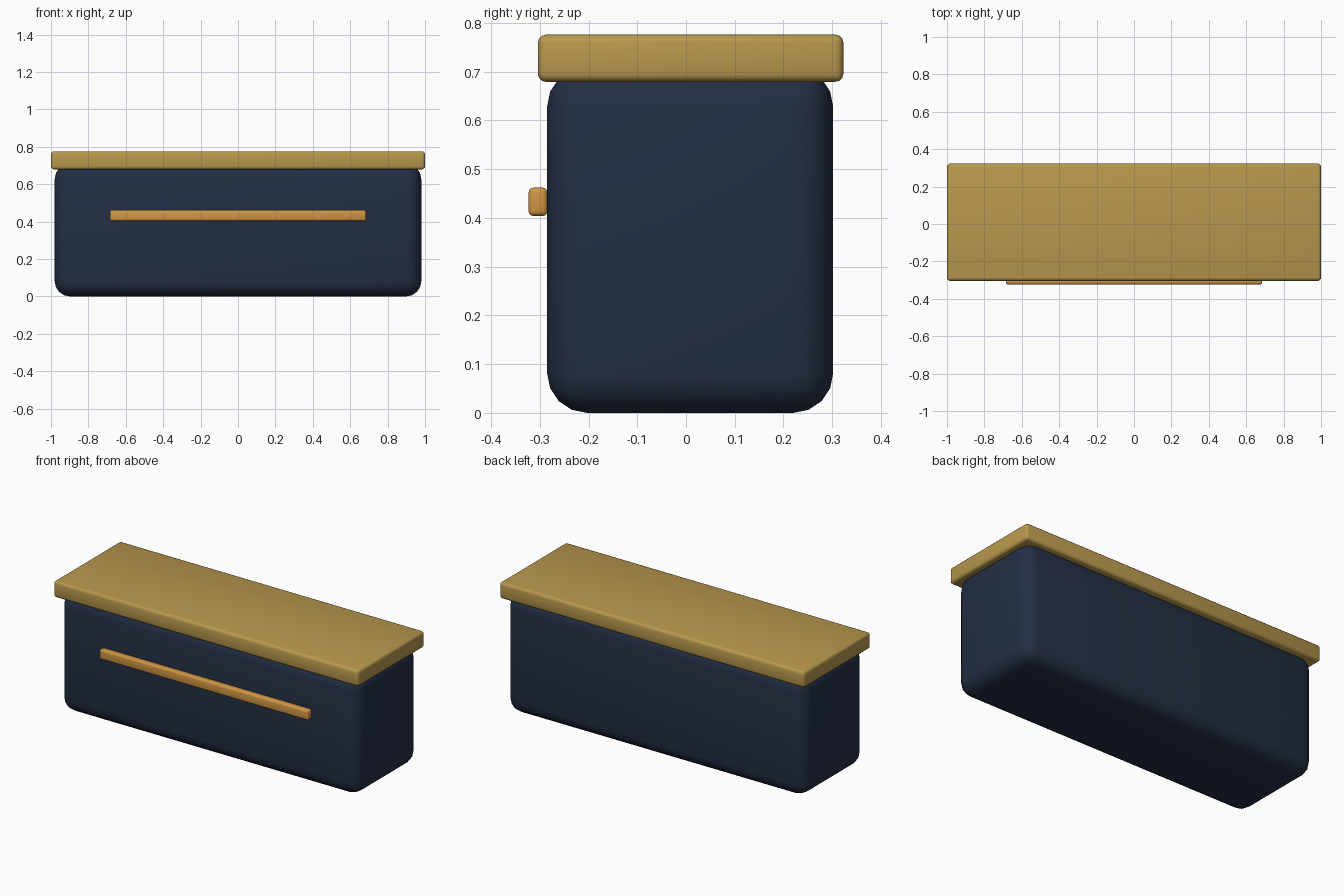
import bpy
from math import radians

cube = bpy.data.objects.get("Cube")
if cube:
    bpy.data.objects.remove(cube, do_unlink=True)


def material(name, rgb):
    mat = bpy.data.materials.new(name)
    mat.use_nodes = True
    color = (*rgb, 1.0)
    mat.diffuse_color = color
    mat.node_tree.nodes["Principled BSDF"].inputs["Base Color"].default_value = color
    return mat


def rounded_box(name, low, high, radius, segments, mat):
    """Box between two corners with rounded edges."""
    center = [(a + b) / 2 for a, b in zip(low, high)]
    size = [b - a for a, b in zip(low, high)]
    bpy.ops.mesh.primitive_cube_add(size=1, location=center)
    obj = bpy.context.object
    obj.name = obj.data.name = name
    obj.scale = size
    bpy.ops.object.transform_apply(location=False, rotation=False, scale=True)
    obj.data.materials.append(mat)
    bevel = obj.modifiers.new("rounded_edges", "BEVEL")
    bevel.width = radius
    bevel.segments = segments
    bpy.ops.object.modifier_apply(modifier=bevel.name)
    bpy.ops.object.shade_smooth_by_angle(angle=radians(40))
    return obj


navy = material("dark_navy", (0.017, 0.028, 0.057))
brass = material("brass", (0.48, 0.315, 0.075))
amber = material("amber", (0.63, 0.305, 0.058))

# Main box body
rounded_box("body", (-0.98, -0.285, 0), (0.98, 0.302, 0.71), 0.082, 4, navy)
# Overhanging lid slab
rounded_box("lid", (-1, -0.304, 0.679), (1, 0.323, 0.776), 0.017, 3, brass)
# Long handle bar on the front
rounded_box("handle", (-0.685, -0.323, 0.404), (0.685, -0.284, 0.462), 0.01, 3, amber)
